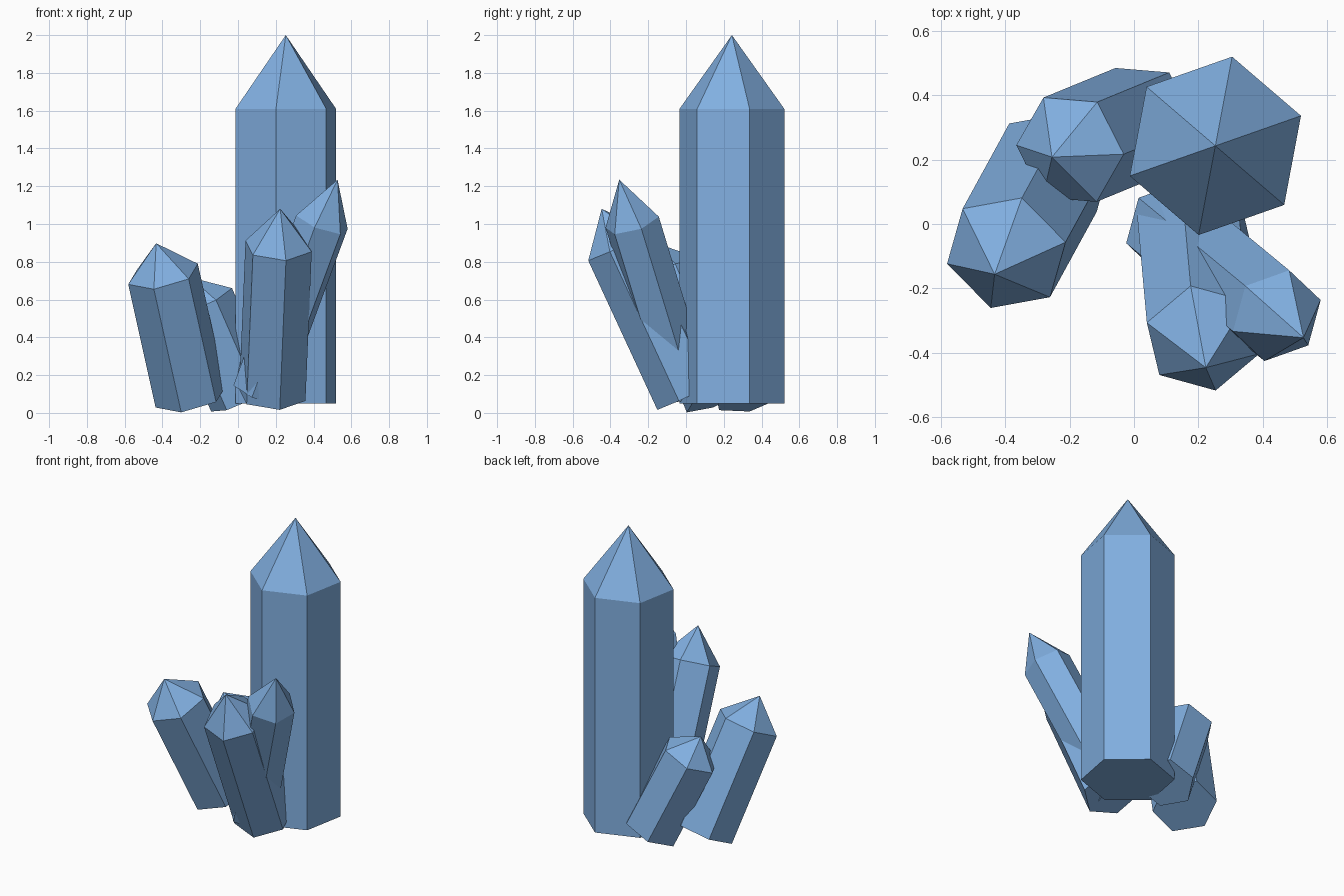
import bpy, bmesh, math
from mathutils import Vector

if "Cube" in bpy.data.objects:
    bpy.data.objects.remove(bpy.data.objects["Cube"])

crystal_blue = bpy.data.materials.new("crystal_blue")
crystal_blue.diffuse_color = (0.22, 0.43, 0.75, 1)
crystal_blue.use_nodes = True
crystal_blue.node_tree.nodes["Principled BSDF"].inputs["Base Color"].default_value = crystal_blue.diffuse_color


def crystal(name, shoulder, body, radius, corner):
    """Hexagonal prism ending at shoulder, with a point a quarter of the body length.
    corner is the rough direction of one corner of the hexagon."""
    shoulder, body = Vector(shoulder), Vector(body)
    axis = body.normalized()
    u = Vector(corner)
    u = (u - axis * u.dot(axis)).normalized()
    v = axis.cross(u)
    spokes = [radius * (u * math.cos(i * math.pi / 3) + v * math.sin(i * math.pi / 3))
              for i in range(6)]
    bm = bmesh.new()
    low = [bm.verts.new(shoulder - body + s) for s in spokes]
    high = [bm.verts.new(shoulder + s) for s in spokes]
    tip = bm.verts.new(shoulder + body * 0.25)
    bm.faces.new(low[::-1])
    for i in range(6):
        j = (i + 1) % 6
        bm.faces.new((low[i], low[j], high[j], high[i]))
        bm.faces.new((high[i], high[j], tip))
    mesh = bpy.data.meshes.new(name)
    bm.to_mesh(mesh)
    bm.free()
    mesh.materials.append(crystal_blue)
    bpy.context.collection.objects.link(bpy.data.objects.new(name, mesh))


# Tall upright crystal
crystal("main_crystal", (0.253, 0.243, 1.61), (0, 0, 1.56), 0.282, (0.052, 0.277, 0))
# Smaller crystals leaning outwards around it
crystal("left_crystal", (-0.397, -0.090, 0.735), (-0.145, -0.265, 0.652), 0.195, (-0.183, -0.033, -0.055))
crystal("back_left_crystal", (-0.199, 0.231, 0.590), (-0.224, -0.092, 0.512), 0.182, (0.168, -0.014, 0.071))
crystal("front_crystal", (0.215, -0.355, 0.883), (0.033, -0.366, 0.790), 0.184, (0.039, -0.163, -0.077))
crystal("right_crystal", (0.444, -0.285, 1.010), (0.332, -0.274, 0.900), 0.149, (0.134, 0.048, -0.035))
